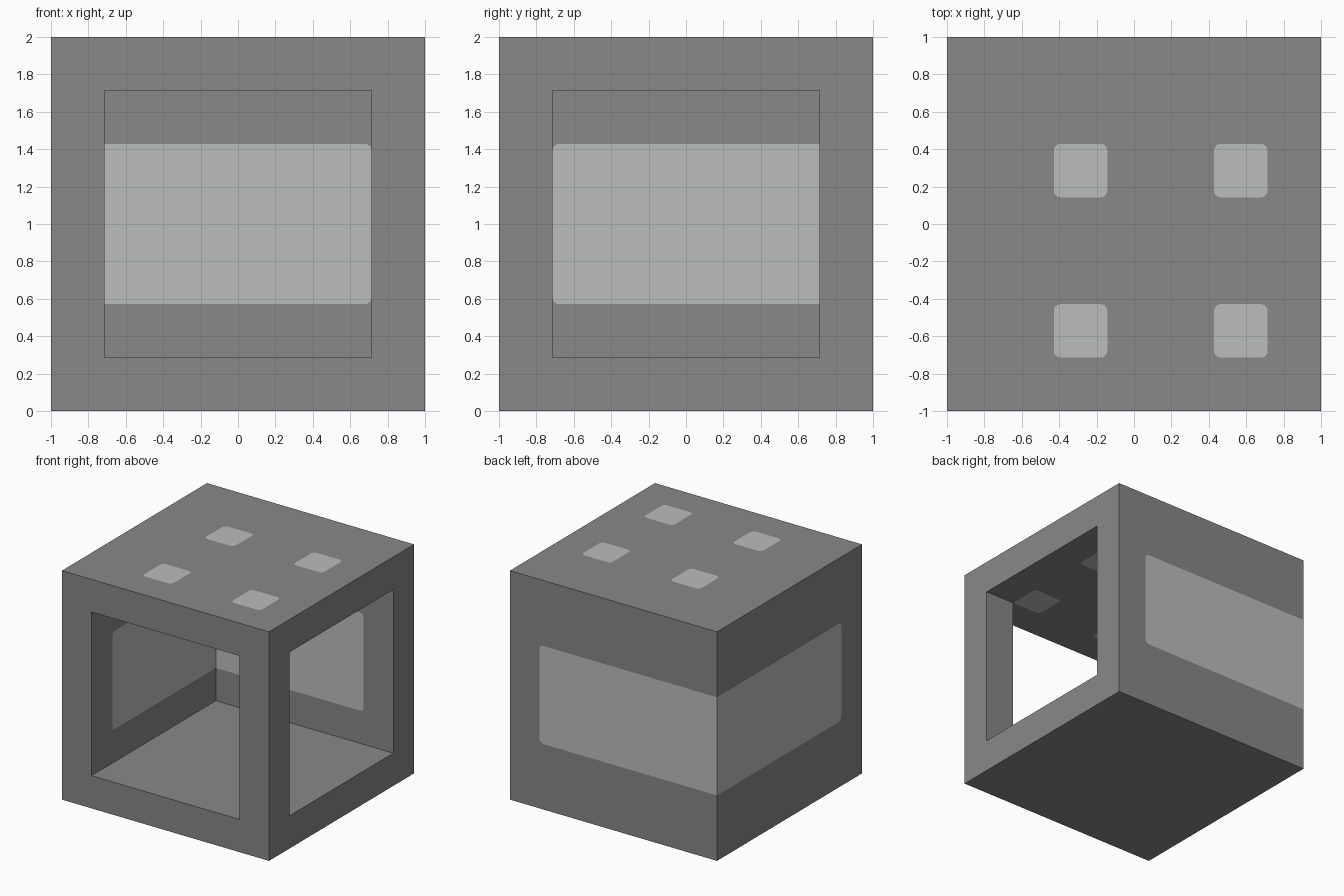
import bpy
import bmesh

if "Cube" in bpy.data.objects:
    bpy.data.objects.remove(bpy.data.objects["Cube"], do_unlink=True)

U = 1 / 7          # design module: the block is 14 modules wide
RADIUS = 0.035     # rounding of the pane corners
OVER = 0.05        # how far cutters reach past the walls


def make_material(name, color):
    mat = bpy.data.materials.new(name)
    mat.use_nodes = True
    mat.diffuse_color = color
    mat.node_tree.nodes["Principled BSDF"].inputs["Base Color"].default_value = color
    return mat


gray = make_material("stone gray", (0.246, 0.246, 0.246, 1))
glass = make_material("pale glass", (0.497, 0.509, 0.503, 1))


def prism(name, outline, z0, z1, mat, round_rule=None):
    """Extrude a plan outline from z0 to z1, rounding the edges picked by round_rule."""
    bm = bmesh.new()
    base = bm.faces.new([bm.verts.new((x, y, z0)) for x, y in outline])
    up = bmesh.ops.extrude_face_region(bm, geom=[base])["geom"]
    bmesh.ops.translate(bm, vec=(0, 0, z1 - z0),
                        verts=[v for v in up if isinstance(v, bmesh.types.BMVert)])
    if round_rule:
        bmesh.ops.bevel(bm, geom=[e for e in bm.edges if round_rule(e)], offset=RADIUS,
                        offset_type='OFFSET', segments=5, profile=0.5, affect='EDGES')
    bmesh.ops.recalc_face_normals(bm, faces=bm.faces)
    mesh = bpy.data.meshes.new(name)
    bm.to_mesh(mesh)
    bm.free()
    mesh.materials.append(mat)
    obj = bpy.data.objects.new(name, mesh)
    bpy.context.collection.objects.link(obj)
    return obj


def cut(target, cutter):
    mod = target.modifiers.new("cut", 'BOOLEAN')
    mod.operation = 'DIFFERENCE'
    mod.solver = 'EXACT'
    mod.object = cutter
    bpy.context.view_layer.objects.active = target
    bpy.ops.object.modifier_apply(modifier=mod.name)
    bpy.data.objects.remove(cutter, do_unlink=True)


def rectangle(x0, y0, x1, y1):
    return [(x0, y0), (x1, y0), (x1, y1), (x0, y1)]


def is_vertical(edge):
    a, b = (v.co for v in edge.verts)
    return abs(a.z - b.z) > 0.01


def is_pane_end(edge):
    """Horizontal edges across the wall at the two free ends of the corner window."""
    a, b = (v.co for v in edge.verts)
    at_right = min(a.x, b.x) > 4.9 * U
    at_front = max(a.y, b.y) < -4.9 * U
    return not is_vertical(edge) and (at_right or at_front)


def corner_window(name, grow):
    inner, outer = 5 * U - grow, 1 + grow
    end = 5 * U
    outline = [(end, outer), (-outer, outer), (-outer, -end),
               (-inner, -end), (-inner, inner), (end, inner)]
    return prism(name, outline, 4 * U, 10 * U, glass, is_pane_end)


def skylight(name, x, y, grow):
    return prism(name, rectangle(x - U, y - U, x + U, y + U),
                 12 * U - grow, 2 + grow, glass, is_vertical)


# Block shell, open at the front and right with one corner post
shell = prism("block_shell", rectangle(-1, -1, 1, 1), 0, 2, gray)
i, o = 5 * U, 1 + OVER
room = [(-i, -o), (i, -o), (i, -i), (o, -i), (o, i), (-i, i)]
cut(shell, prism("room_cutter", room, 2 * U, 12 * U, gray))

# Window wrapping the back left corner
cut(shell, corner_window("window_cutter", OVER))
corner_window("corner_window", 0)

# Four square skylights
for row, y in (("front", -4 * U), ("back", 2 * U)):
    for side, x in (("right", -2 * U), ("left", 4 * U)):
        cut(shell, skylight("skylight_cutter", x, y, OVER))
        skylight(f"skylight_{row}_{side}", x, y, 0)
